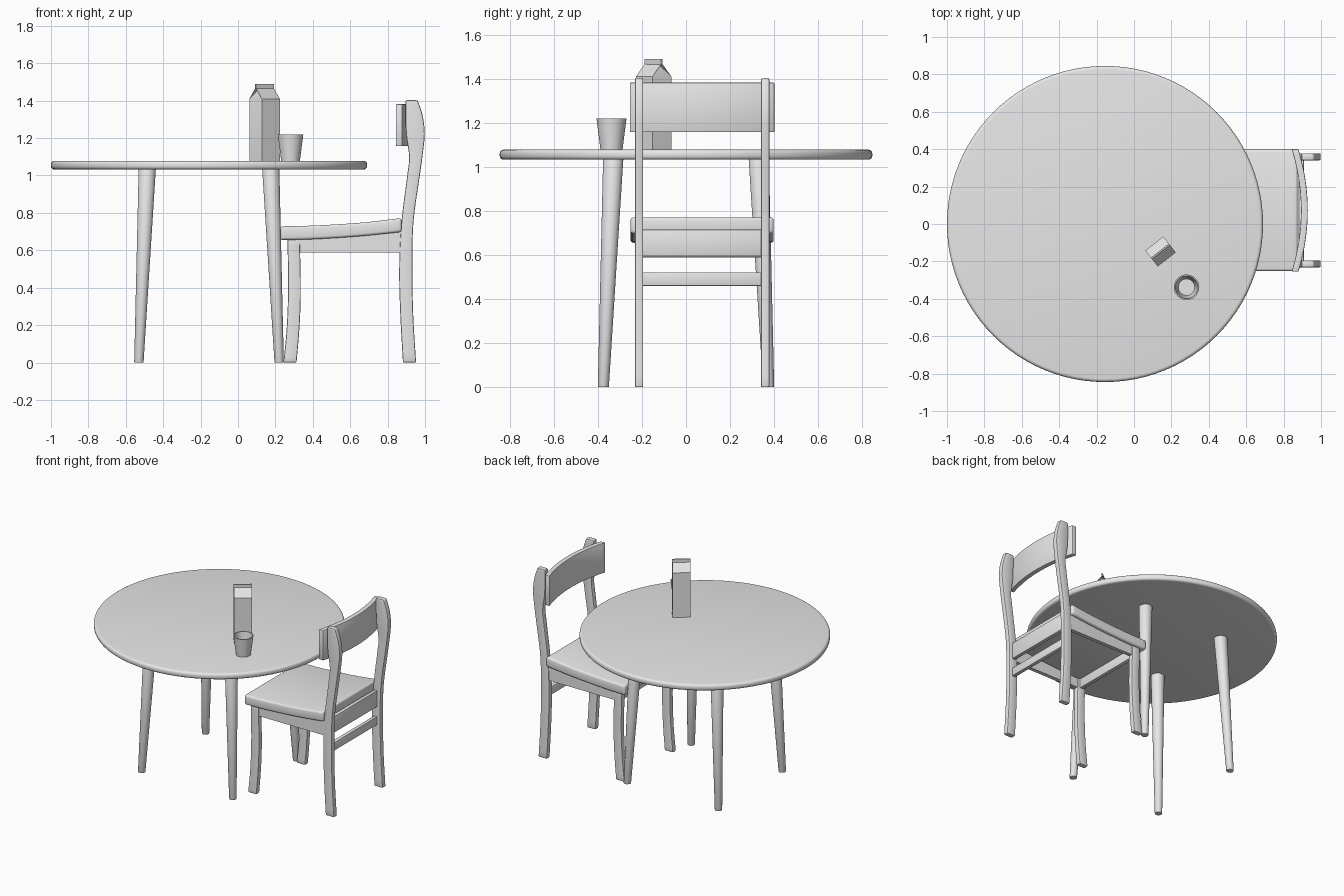
import bpy, bmesh, math
from mathutils import Matrix, Vector

if "Cube" in bpy.data.objects:
    bpy.data.objects.remove(bpy.data.objects["Cube"])

grey = bpy.data.materials.new("plain grey")
grey.diffuse_color = (0.8, 0.8, 0.8, 1)
grey.use_nodes = True
grey.node_tree.nodes["Principled BSDF"].inputs["Base Color"].default_value = grey.diffuse_color


def finish(name, bm, bevel=0.0, segments=2):
    """Round the sharp edges, shade and link a finished part."""
    bmesh.ops.recalc_face_normals(bm, faces=bm.faces)
    if bevel:
        sharp = [e for e in bm.edges if e.calc_face_angle(0) > math.radians(50)]
        bmesh.ops.bevel(bm, geom=sharp, offset=bevel, segments=segments,
                        profile=0.5, affect='EDGES')
    me = bpy.data.meshes.new(name)
    bm.to_mesh(me)
    bm.free()
    me.materials.append(grey)
    ob = bpy.data.objects.new(name, me)
    bpy.context.collection.objects.link(ob)
    bpy.ops.object.select_all(action='DESELECT')
    ob.select_set(True)
    bpy.context.view_layer.objects.active = ob
    bpy.ops.object.shade_smooth_by_angle(angle=math.radians(35))
    return ob


def loft(name, rings, bevel=0.0, segments=2):
    """Skin a closed solid through rings of equal point count."""
    bm = bmesh.new()
    rows = [[bm.verts.new(p) for p in r] for r in rings]
    n = len(rows[0])
    for a, b in zip(rows, rows[1:]):
        for i in range(n):
            j = (i + 1) % n
            bm.faces.new((a[i], a[j], b[j], b[i]))
    bm.faces.new(rows[0])
    bm.faces.new(rows[-1])
    return finish(name, bm, bevel, segments)


def smooth_rows(rows, steps=5):
    """Catmull-Rom interpolation of (position, low, high) rows."""
    pts = [Vector(r) for r in rows]
    pts = [2 * pts[0] - pts[1]] + pts + [2 * pts[-1] - pts[-2]]
    out = []
    for a, b, c, d in zip(pts, pts[1:], pts[2:], pts[3:]):
        for k in range(steps):
            t = k / steps
            out.append(0.5 * (2 * b + (c - a) * t + (2 * a - 5 * b + 4 * c - d) * t * t
                              + (3 * b - a - 3 * c + d) * t ** 3))
    return out + [pts[-2]]


def circle(x, y, z, r, n=32):
    return [(x + r * math.cos(2 * math.pi * i / n),
             y + r * math.sin(2 * math.pi * i / n), z) for i in range(n)]


def box(name, x0, x1, y0, y1, z0, z1, bevel=0.004):
    ring = lambda z: [(x0, y0, z), (x1, y0, z), (x1, y1, z), (x0, y1, z)]
    return loft(name, [ring(z0), ring(z1)], bevel)


# Round table
TX = -0.155
loft("table_top", [circle(TX, 0, 1.032, 0.845, 96), circle(TX, 0, 1.078, 0.845, 96)], 0.018, 4)
for sx in (-1, 1):
    for sy in (-1, 1):
        loft("table_leg", [circle(TX + sx * 0.375, sy * 0.375, 0, 0.025),
                           circle(TX + sx * 0.33, sy * 0.33, 1.04, 0.046)], 0.003)

# Chair posts and legs, one pair of each
CY = 0.073
post = smooth_rows([(0, 0.882, 0.952), (0.25, 0.868, 0.937), (0.5, 0.862, 0.932),
                    (0.75, 0.874, 0.938), (1.0, 0.905, 0.972), (1.1, 0.915, 0.986),
                    (1.22, 0.899, 0.998), (1.32, 0.896, 0.987), (1.403, 0.896, 0.96)])
leg = smooth_rows([(0, 0.243, 0.313), (0.15, 0.258, 0.326), (0.3, 0.266, 0.334),
                   (0.45, 0.268, 0.335), (0.67, 0.264, 0.33)])
for s in (-1, 1):
    y0, y1 = CY + s * 0.286 - 0.019, CY + s * 0.286 + 0.019
    for name, rows in (("chair_back_post", post), ("chair_front_leg", leg)):
        loft(name, [[(a, y0, z), (b, y0, z), (b, y1, z), (a, y1, z)] for z, a, b in rows], 0.007)
    # side rail, its top follows the seat
    loft("side_rail", [[(x, CY + s * 0.286 - 0.014, 0.588), (x, CY + s * 0.286 + 0.014, 0.588),
                        (x, CY + s * 0.286 + 0.014, zt), (x, CY + s * 0.286 - 0.014, zt)]
                       for x, zt in ((0.32, 0.665), (0.55, 0.675), (0.88, 0.71))])

# Cross rails and stretcher
box("front_rail", 0.283, 0.311, CY - 0.275, CY + 0.275, 0.588, 0.67)
box("back_rail", 0.88, 0.908, CY - 0.275, CY + 0.275, 0.594, 0.715)
box("back_stretcher", 0.88, 0.908, CY - 0.275, CY + 0.275, 0.46, 0.521)

# Dished seat
seat = smooth_rows([(0.226, 0.655, 0.728), (0.4, 0.659, 0.732),
                    (0.65, 0.675, 0.747), (0.875, 0.698, 0.772)])
loft("seat", [[(x, CY - 0.325, a), (x, CY + 0.325, a), (x, CY + 0.325, b), (x, CY - 0.325, b)]
              for x, a, b in seat], 0.014, 3)

# Curved backrest
rings = []
for i in range(21):
    t = i / 10 - 1
    y, x = CY + 0.328 * t, 0.893 - 0.05 * t * t
    rings.append([(x, y, 1.157), (x + 0.036, y, 1.157), (x + 0.036, y, 1.382), (x, y, 1.382)])
loft("backrest", rings, 0.005)

# Hollow tumbler
bm = bmesh.new()
rows = [[bm.verts.new(p) for p in circle(0.281, -0.338, z, r)]
        for r, z in ((0.05, 1.078), (0.068, 1.218), (0.061, 1.218), (0.044, 1.09))]
for a, b in zip(rows, rows[1:]):
    for i in range(32):
        bm.faces.new((a[i], a[i - 1], b[i - 1], b[i]))
bm.faces.new(rows[0])
bm.faces.new(rows[-1])
finish("tumbler", bm)

# Gable-top carton with folded-in ends
place = Matrix.Translation((0.142, -0.147, 0)) @ Matrix.Rotation(math.radians(38), 4, 'Z')
L, W = 0.061, 0.054
bm = bmesh.new()
base = [bm.verts.new((x, y, 1.078)) for x, y in ((-L, -W), (L, -W), (L, W), (-L, W))]
top = [bm.verts.new((v.co.x, v.co.y, 1.41)) for v in base]
ridge = [bm.verts.new((s * L, 0, 1.47)) for s in (-1, 1)]
fold = [bm.verts.new((s * (L - 0.03), 0, 1.468)) for s in (-1, 1)]
bm.faces.new(base)
for i in range(4):
    bm.faces.new((base[i - 1], base[i], top[i], top[i - 1]))
bm.faces.new((top[0], top[1], ridge[1], fold[1], fold[0], ridge[0]))
bm.faces.new((top[2], top[3], ridge[0], fold[0], fold[1], ridge[1]))
for k, (a, b) in enumerate(((0, 3), (1, 2))):
    bm.faces.new((top[a], top[b], fold[k]))
    bm.faces.new((top[a], fold[k], ridge[k]))
    bm.faces.new((top[b], fold[k], ridge[k]))
bmesh.ops.transform(bm, matrix=place, verts=bm.verts)
finish("carton", bm)
fin = box("carton_fin", -L, L, -0.004, 0.004, 1.462, 1.488, 0)
fin.data.transform(place)
